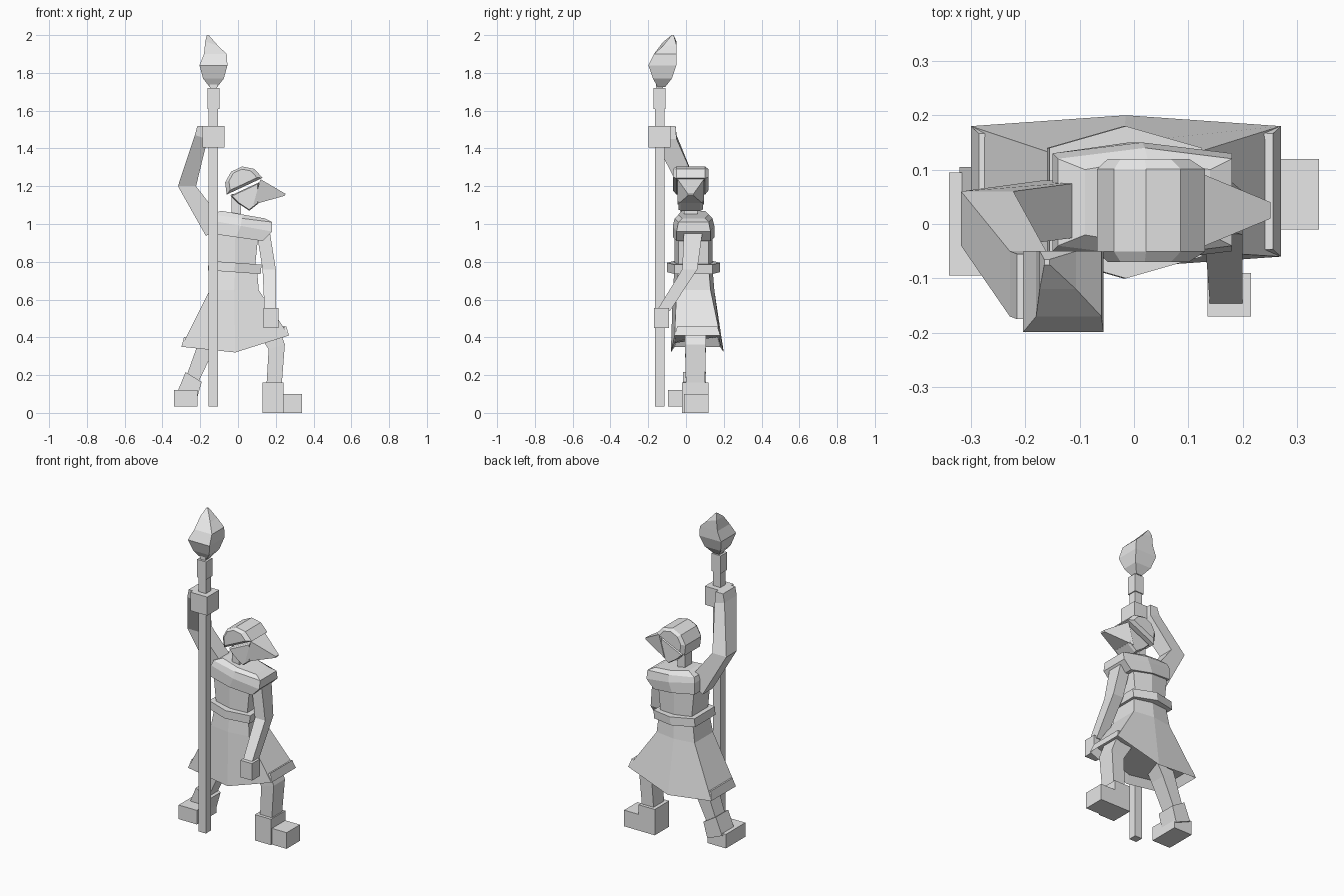
import bpy
import bmesh
from math import cos, sin, radians
from mathutils import Matrix, Vector

cube = bpy.data.objects.get("Cube")
if cube:
    bpy.data.objects.remove(cube)

grey = bpy.data.materials.new("plain grey")
grey.use_nodes = True
grey.diffuse_color = (.8, .8, .8, 1)
grey.node_tree.nodes["Principled BSDF"].inputs["Base Color"].default_value = grey.diffuse_color


def loft(name, rings, hollow=0):
    """Skin a stack of equal rings and cap both ends; hollow recesses the first cap."""
    bm = bmesh.new()
    loops = [[bm.verts.new(point) for point in ring] for ring in rings]
    for lower, upper in zip(loops, loops[1:]):
        for i in range(len(lower)):
            bm.faces.new((lower[i - 1], lower[i], upper[i], upper[i - 1]))
    base = bm.faces.new(loops[0])
    bm.faces.new(loops[-1])
    bmesh.ops.recalc_face_normals(bm, faces=bm.faces)
    if hollow:
        bmesh.ops.inset_region(bm, faces=[base], thickness=.02)
        bmesh.ops.translate(bm, verts=base.verts, vec=(0, 0, hollow))
    mesh = bpy.data.meshes.new(name)
    bm.to_mesh(mesh)
    bm.free()
    mesh.materials.append(grey)
    bpy.context.collection.objects.link(bpy.data.objects.new(name, mesh))


def square(at, wide, deep, lean=0):
    """Rectangular section around a centre, tipped sideways by lean."""
    turn = Matrix.Rotation(lean, 3, 'Y')
    corners = ((-wide, -deep), (wide, -deep), (wide, deep), (-wide, deep))
    return [Vector(at) + turn @ Vector((x, y, 0)) for x, y in corners]


def box(name, left, right, front, back, bottom, top):
    """Upright box between six limits."""
    middle_x, middle_y = (left + right) / 2, (front + back) / 2
    loft(name, [square((middle_x, middle_y, height), right - middle_x, back - middle_y)
                for height in (bottom, top)])


def body(left, right, depth, height, rise=0, drop=0, bulge=.02, center=.04):
    """Six-sided coat section, pointed front and back, its right end raised by rise."""
    middle = (left + right) / 2
    ends = [(left, height - rise), (middle, height - drop), (right, height + rise)]
    reach = [depth, depth + bulge, depth]
    front = [(x, center - r, z) for (x, z), r in zip(ends, reach)]
    back = [(x, center + r, z) for (x, z), r in zip(ends, reach)]
    return front + back[::-1]


def side_shape(name, outline, half, shrink, center=.025):
    """Sideways outline given thickness, with both outer faces shrunk."""
    middle = sum((Vector(point) for point in outline), Vector((0, 0))) / len(outline)
    rings = []
    for offset, scale in ((-half, shrink), (-half * .8, 1), (half * .8, 1), (half, shrink)):
        scaled = [middle.lerp(Vector(point), scale) for point in outline]
        rings.append([(point.x, center + offset, point.y) for point in scaled])
    loft(name, rings)


# Coat: skirt, belt, torso and shoulder cape
loft("coat_skirt", [
    body(left=-.3, right=.27, depth=.12, height=.38, rise=.03, drop=.06, center=.06),
    body(left=-.15, right=.11, depth=.09, height=.65),
    body(left=-.13, right=.1, depth=.08, height=.77)], hollow=.05)
loft("belt", [
    body(left=-.16, right=.12, depth=.1, height=.745, rise=-.01, bulge=.04),
    body(left=-.155, right=.125, depth=.1, height=.795, rise=-.01, bulge=.04)])
loft("torso", [
    body(left=-.12, right=.09, depth=.08, height=.77),
    body(left=-.14, right=.11, depth=.08, height=.97)])
loft("shoulder_cape", [
    body(left=-.15, right=.13, depth=.09, height=.93, rise=-.02),
    body(left=-.15, right=.18, depth=.09, height=.99, rise=-.03),
    body(left=-.14, right=.18, depth=.08, height=1.03, rise=-.02),
    body(left=-.09, right=.14, depth=.06, height=1.05, rise=-.02)])

# Head: neck, face, beak and domed cap
head_y = .025
loft("neck", [square((-.01, head_y, height), wide=.025, deep=.035) for height in (1, 1.16)])
side_shape("face", [(-.04, 1.15), (.11, 1.22), (.11, 1.11), (.06, 1.07), (0, 1.11)],
           half=.065, shrink=.9)
loft("beak", [
    square((.1, head_y, 1.17), wide=.07, deep=.07, lean=-1.3),
    square((.25, head_y, 1.155), wide=.005, deep=.015, lean=-1.3)])
dome = [radians(25 + step * 36) for step in range(6)]
side_shape("cap", [(.035 + .105 * cos(angle), 1.2 + .105 * sin(angle)) for angle in dome],
           half=.095, shrink=.75)

# Lowered left arm
loft("left_arm", [
    square((.13, .04, .98), wide=.035, deep=.05),
    square((.165, .02, .76), wide=.035, deep=.04),
    square((.17, -.12, .54), wide=.03, deep=.035)])
box("left_hand", left=.135, right=.215, front=-.17, back=-.09, bottom=.45, top=.555)

# Torch staff with grip, socket and flame, all on one axis
staff_x, staff_y = -.13, -.14
for name, half, bottom, top in (("staff", .025, .035, 1.63), ("right_hand", .058, 1.405, 1.52),
                                ("torch_socket", .031, 1.61, 1.72),
                                ("flame_stem", .018, 1.7, 1.75)):
    box(name, staff_x - half, staff_x + half, staff_y - half, staff_y + half, bottom, top)
loft("flame", [
    square((staff_x, -.13, 1.725), wide=.02, deep=.02),
    square((staff_x, -.125, 1.77), wide=.055, deep=.05),
    square((staff_x, -.125, 1.84), wide=.074, deep=.074),
    square((-.12, -.11, 1.9), wide=.06, deep=.06),
    square((-.14, -.085, 1.955), wide=.035, deep=.035, lean=.3),
    square((-.16, -.07, 2), wide=.005, deep=.005)])

# Raised right arm
loft("right_arm", [
    square((-.12, .03, .97), wide=.06, deep=.05, lean=-.6),
    square((-.27, .01, 1.2), wide=.048, deep=.05),
    square((-.195, -.11, 1.46), wide=.035, deep=.06, lean=.3),
    square((-.19, -.115, 1.52), wide=.025, deep=.06)])

# Left leg stepping sideways
loft("left_leg", [
    square((.13, .05, .5), wide=.06, deep=.055, lean=-.5),
    square((.205, .05, .35), wide=.045, deep=.055, lean=-.3),
    square((.19, .05, .13), wide=.04, deep=.05)])
box("left_boot_shaft", left=.13, right=.24, front=-.02, back=.12, bottom=0, top=.16)
box("left_boot_toe", left=.2, right=.34, front=-.01, back=.12, bottom=0, top=.1)

# Trailing right leg, boot turned to the front
loft("right_leg", [
    square((-.1, .05, .5), wide=.06, deep=.05, lean=.4),
    square((-.17, .05, .35), wide=.045, deep=.05, lean=.4),
    square((-.245, .05, .17), wide=.035, deep=.045, lean=.5)])
loft("right_boot_cuff", [
    square((-.27, .045, .09), wide=.055, deep=.06, lean=.4),
    square((-.235, .045, .19), wide=.05, deep=.06, lean=.55)])
box("right_boot_foot", left=-.34, right=-.215, front=-.095, back=.095, bottom=.035, top=.122)
